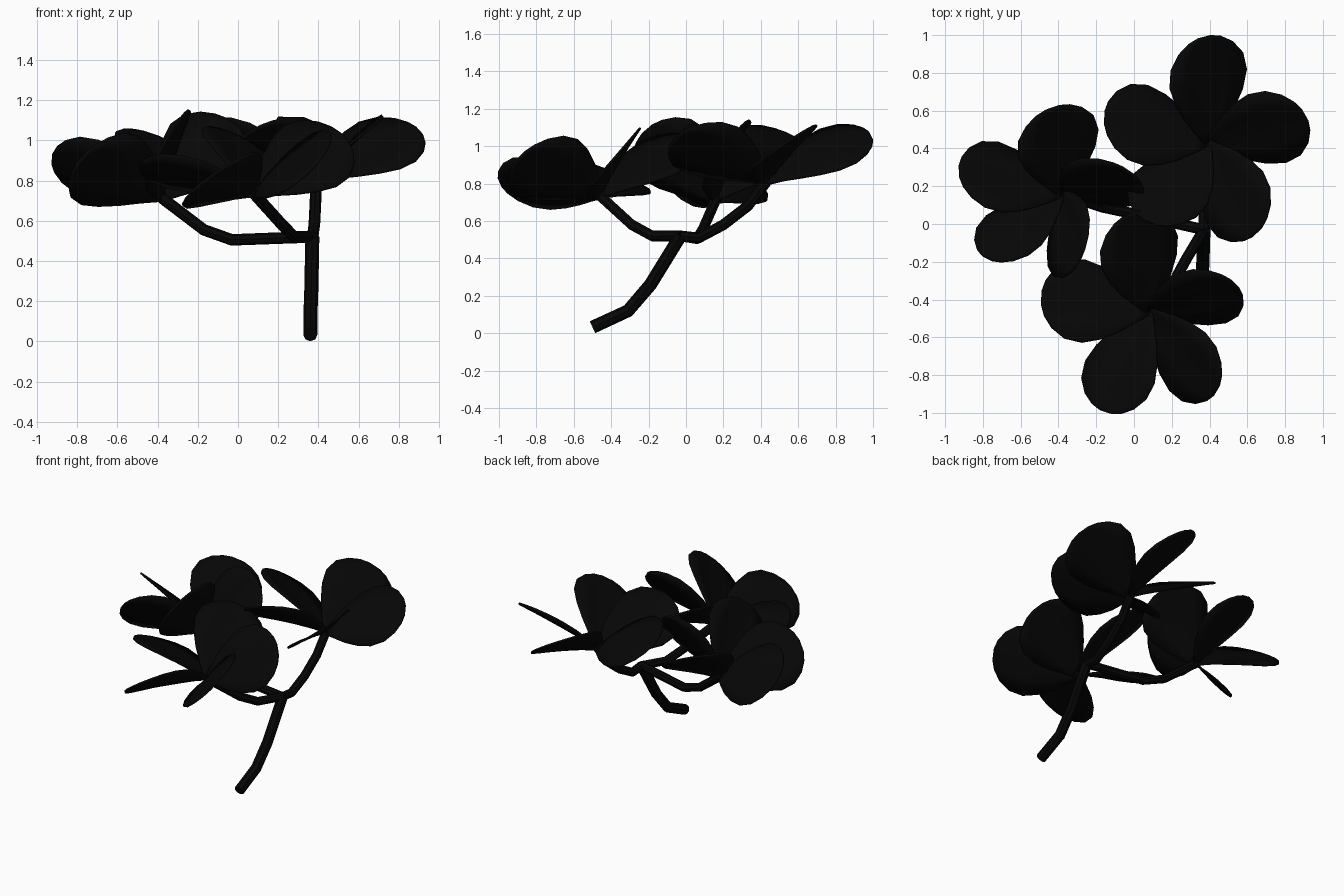
import bpy
from math import sin, cos, pi, radians
from mathutils import Vector

cube = bpy.data.objects.get("Cube")
if cube:
    bpy.data.objects.remove(cube, do_unlink=True)


def material(name, colour):
    mat = bpy.data.materials.new(name)
    mat.use_nodes = True
    mat.diffuse_color = (*colour, 1)
    mat.node_tree.nodes["Principled BSDF"].inputs["Base Color"].default_value = (*colour, 1)
    return mat


petal_black = material("petal black", (0.002, 0.002, 0.002))
bark_black = material("bark black", (0.002, 0.0018, 0.0018))


def finish(obj, mat):
    obj.data.materials.clear()
    obj.data.materials.append(mat)
    bpy.ops.object.select_all(action='DESELECT')
    obj.select_set(True)
    bpy.context.view_layer.objects.active = obj
    bpy.ops.object.shade_smooth_by_angle()


# Branches: eight-sided tubes along short paths
def tube(name, points, radius):
    curve = bpy.data.curves.new(name, 'CURVE')
    curve.dimensions = '3D'
    curve.bevel_depth = radius
    curve.bevel_resolution = 2
    curve.use_fill_caps = True
    spline = curve.splines.new('POLY')
    spline.points.add(len(points) - 1)
    for slot, p in zip(spline.points, points):
        slot.co = (*p, 1)
    obj = bpy.data.objects.new(name, curve)
    bpy.context.collection.objects.link(obj)
    bpy.ops.object.select_all(action='DESELECT')
    obj.select_set(True)
    bpy.context.view_layer.objects.active = obj
    bpy.ops.object.convert(target='MESH')
    finish(bpy.context.view_layer.objects.active, bark_black)


# Petal: dished blade from the flower centre to its tip, rolled about its length
OUTLINE = [(0, .025), (.12, .08), (.28, .15), (.45, .205), (.62, .235),
           (.78, .22), (.9, .165), (.97, .1), (1, .04)]
COLUMNS = [-1, -.5, 0, .5, 1]
CUP = 0.03


def petal(name, base, tip, roll):
    axis = tip - base
    along = axis.normalized()
    flat_side = Vector((0, 0, 1)).cross(along).normalized()
    up = along.cross(flat_side)
    r = radians(roll)
    side = flat_side * cos(r) + up * sin(r)
    normal = along.cross(side)
    verts, faces = [], []
    n = len(COLUMNS)
    for t, half in OUTLINE:
        for s in COLUMNS:
            lift = CUP * sin(pi * t ** 0.8) * (0.2 + 0.8 * s * s)
            verts.append(base + axis * t + side * half * s + normal * lift)
    for row in range(len(OUTLINE) - 1):
        for col in range(n - 1):
            a = row * n + col
            faces.append((a, a + n, a + n + 1, a + 1))
    mesh = bpy.data.meshes.new(name)
    mesh.from_pydata(verts, [], faces)
    obj = bpy.data.objects.new(name, mesh)
    bpy.context.collection.objects.link(obj)
    solid = obj.modifiers.new("thickness", 'SOLIDIFY')
    solid.thickness = 0.012
    solid.offset = 0
    finish(obj, petal_black)


fork = (.37, -.03, .52)
tube("main_stem", [(.36, -.5, .032), (.36, -.31, .12), (.365, -.19, .26), fork], .035)

# Each flower: centre, branch waypoints, and petals as (tip, roll)
flowers = {
    "back": ((.39, .43, .81),
             [(.37, .07, .51), (.38, .2, .58), (.385, .33, .68)],
             [((.375, .99, 1.055), 30), ((.905, .575, 1.045), 32), ((.65, -.045, 1.055), 34),
              ((.08, .01, 1.055), 30), ((-.155, .565, 1.055), 28)]),
    "side": ((-.38, .16, .715),
             [(-.03, .06, .505), (-.17, .09, .555)],
             [((-.43, .615, 1.03), 22), ((-.925, .28, .91), 41), ((-.78, -.18, .91), 50),
              ((-.3, -.21, 1.09), 56), ((-.03, .28, 1.09), 47)]),
    "front": ((.08, -.46, .735),
              [(.28, -.18, .52), (.22, -.29, .58)],
              [((-.15, -.995, .81), 36), ((.435, -.885, .945), 44), ((.535, -.32, 1.01), 47),
               ((-.02, .055, 1.03), 25), ((-.49, -.39, .86), 22)]),
}

for place, (centre, path, petals) in flowers.items():
    tube(place + "_branch", [fork, *path, centre], .029)
    for i, (tip, roll) in enumerate(petals):
        petal(f"{place}_petal_{i + 1}", Vector(centre), Vector(tip), roll)
